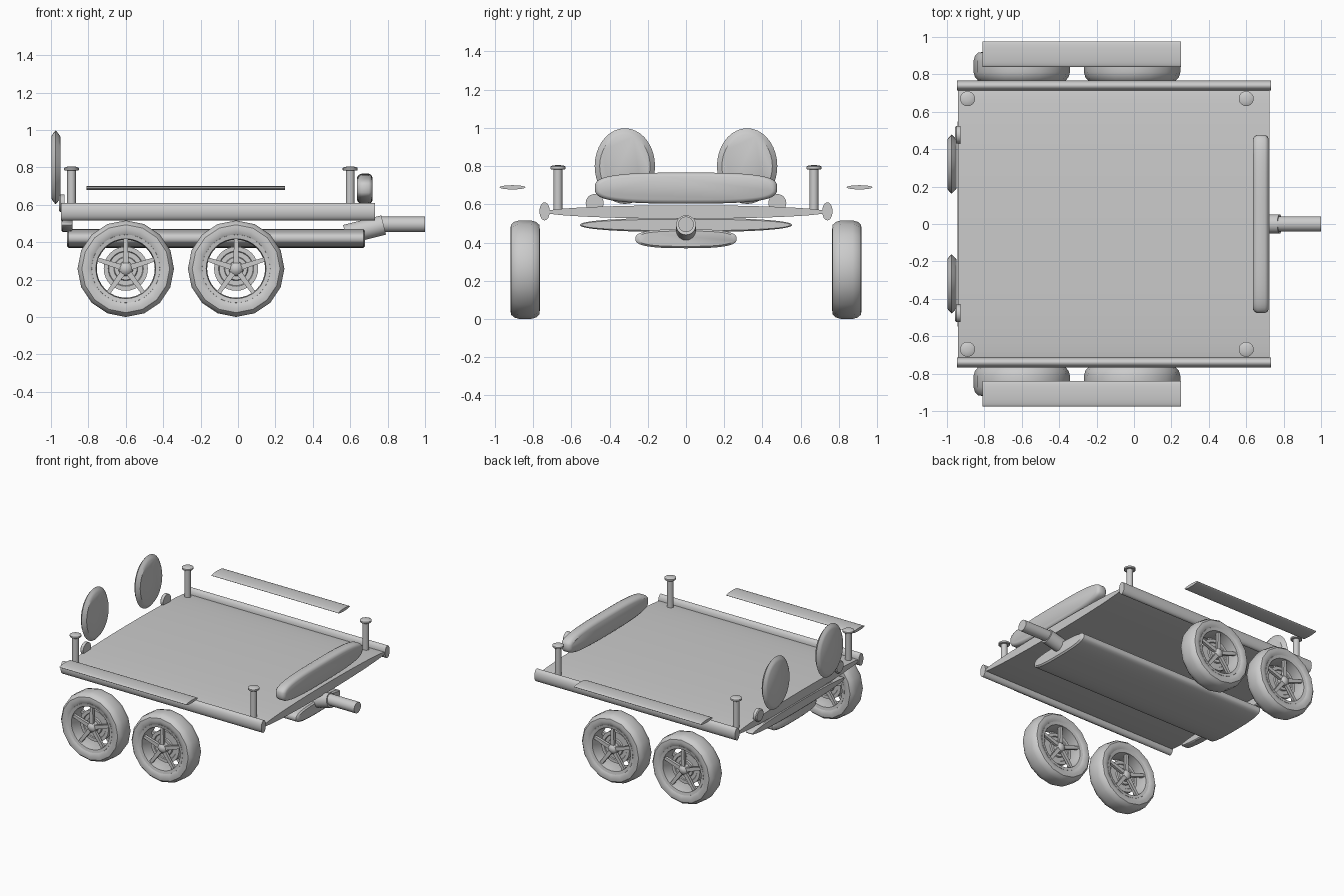
import bpy, bmesh
from math import sin, cos, pi, radians

if "Cube" in bpy.data.objects:
    bpy.data.objects.remove(bpy.data.objects["Cube"])


def finish(name, bm, loc=(0, 0, 0), rot=(0, 0, 0), angle=38):
    bmesh.ops.recalc_face_normals(bm, faces=bm.faces)
    me = bpy.data.meshes.new(name)
    bm.to_mesh(me)
    bm.free()
    ob = bpy.data.objects.new(name, me)
    bpy.context.collection.objects.link(ob)
    ob.location, ob.rotation_euler = loc, rot
    bpy.ops.object.select_all(action='DESELECT')
    ob.select_set(True)
    bpy.context.view_layer.objects.active = ob
    bpy.ops.object.shade_smooth_by_angle(angle=radians(angle))
    return ob


def spow(v, e):
    return (1 if v >= 0 else -1) * abs(v) ** e


def loft(name, axis, rings, cu, cv, n=32, e=2, **kw):
    """Superellipse sections (position, radius u, radius v) along x or z."""
    bm = bmesh.new()
    loops = []
    for p, ru, rv in rings:
        loop = []
        for i in range(n):
            a = 2 * pi * i / n
            u = cu + ru * spow(cos(a), 2 / e)
            v = cv + rv * spow(sin(a), 2 / e)
            loop.append(bm.verts.new((p, u, v) if axis == 'x' else (u, v, p)))
        loops.append(loop)
    for a, b in zip(loops, loops[1:]):
        for i in range(n):
            j = (i + 1) % n
            bm.faces.new((a[i], a[j], b[j], b[i]))
    bm.faces.new(loops[0])
    bm.faces.new(loops[-1])
    return finish(name, bm, **kw)


def lathe(name, profile, n, loc, **kw):
    """Closed (radius, y) profile turned about the y axis."""
    bm = bmesh.new()
    rows = []
    for i in range(n):
        a = 2 * pi * i / n
        rows.append([bm.verts.new((r * cos(a), y, r * sin(a))) for r, y in profile])
    m = len(profile)
    for i in range(n):
        a, b = rows[i], rows[(i + 1) % n]
        for k in range(m):
            l = (k + 1) % m
            bm.faces.new((a[k], a[l], b[l], b[k]))
    bmesh.ops.remove_doubles(bm, verts=bm.verts, dist=1e-5)
    return finish(name, bm, loc, **kw)


def both(half):
    """Mirror a half profile (y > 0) into a closed one."""
    return half + [(r, -y) for r, y in reversed(half)]


# deck, central beam and rear bumper
loft("deck", 'x', [(-0.94, .74, .035), (0.725, .74, .035)], 0, .56, n=48)
loft("central_beam", 'x', [(-.915, .25, .04), (-.905, .265, .05),
                           (.67, .265, .05), (.68, .25, .04)], 0, .42, n=40, e=2.8)
loft("rear_bumper", 'x', [(-.945, .545, .03), (-.938, .555, .038),
                          (-.892, .555, .038), (-.885, .545, .03)], 0, .492, n=48, e=2.2)

# front board
loft("front_board", 'x', [(.635, .455, .06), (.645, .469, .074), (.66, .477, .081),
                          (.70, .477, .081), (.713, .469, .074), (.72, .455, .06)],
     0, .685, n=56, e=3.2)

# hitch: sloping socket and straight bar
loft("hitch_socket", 'x', [(-.105, .052, .053), (.105, .052, .053)], 0, 0, n=24,
     loc=(.677, 0, .466), rot=(0, -radians(14), 0))
loft("hitch_bar", 'x', [(.74, .041, .041), (1.0, .041, .041)], 0, .495, n=24)

for s, side in ((-1, "right"), (1, "left")):
    # side rails
    loft(f"side_rail_{side}", 'x', [(-.947, .027, .047), (.732, .027, .047)],
         s * .74, .563, n=24)
    # fenders
    loft(f"fender_{side}", 'x', [(-.81, .068, .011), (.252, .068, .011)],
         s * .908, .689, n=24)
    # rear upright discs
    loft(f"rear_disc_{side}", 'x', [(-.998, .132, .165), (-.99, .143, .18), (-.975, .158, .198),
                                    (-.96, .143, .18), (-.95, .132, .165)],
         s * .32, .8, n=36)
    # tail lights
    loft(f"tail_light_{side}", 'x', [(-.956, .04, .04), (-.95, .047, .047), (-.928, .047, .047)],
         s * .478, .607, n=24)
    # corner posts with caps
    for x, end in ((-.89, "rear"), (.6, "front")):
        loft(f"post_{end}_{side}", 'z', [(.57, .023, .023), (.79, .023, .023)], x, s * .67, n=20)
        loft(f"post_cap_{end}_{side}", 'z', [(.783, .037, .037), (.786, .04, .04), (.797, .04, .04),
                                             (.802, .03, .03), (.805, .012, .012)],
             x, s * .67, n=20)
    # wheels
    for x, end in ((-.6, "rear"), (-.01, "front")):
        tag = f"{end}_{side}"
        c = (x, s * .842, .258)
        lathe(f"tyre_{tag}", both([(.172, .06), (.19, .07), (.213, .077), (.235, .074),
                                   (.25, .058), (.258, .03)]), 16, c)
        lathe(f"rim_{tag}", both([(.155, .03), (.16, .064), (.182, .068), (.188, .05)]), 32, c)
        lathe(f"brake_disc_{tag}", both([(.03, .022), (.06, .022), (.064, .012), (.09, .012),
                                         (.094, .018), (.118, .018)]), 32, c)
        lathe(f"hub_{tag}", [(0, .07), (.022, .065), (.038, .048), (.04, .02),
                             (.04, -.02), (.038, -.048), (.022, -.065), (0, -.07)], 20, c)
        # five tapered spokes on each face
        bm = bmesh.new()
        for k in range(5):
            a = pi / 2 + k * 2 * pi / 5
            for f in (-1, 1):
                v = bmesh.ops.create_cube(bm, size=1)["verts"]
                for p in v:
                    out = p.co.x > 0
                    r = .162 if out else .025
                    t = p.co.z * (.022 if out else .03)
                    y = f * .045 + p.co.y * .02
                    p.co = (r * cos(a) - t * sin(a), y, r * sin(a) + t * cos(a))
        finish(f"spokes_{tag}", bm, c)
